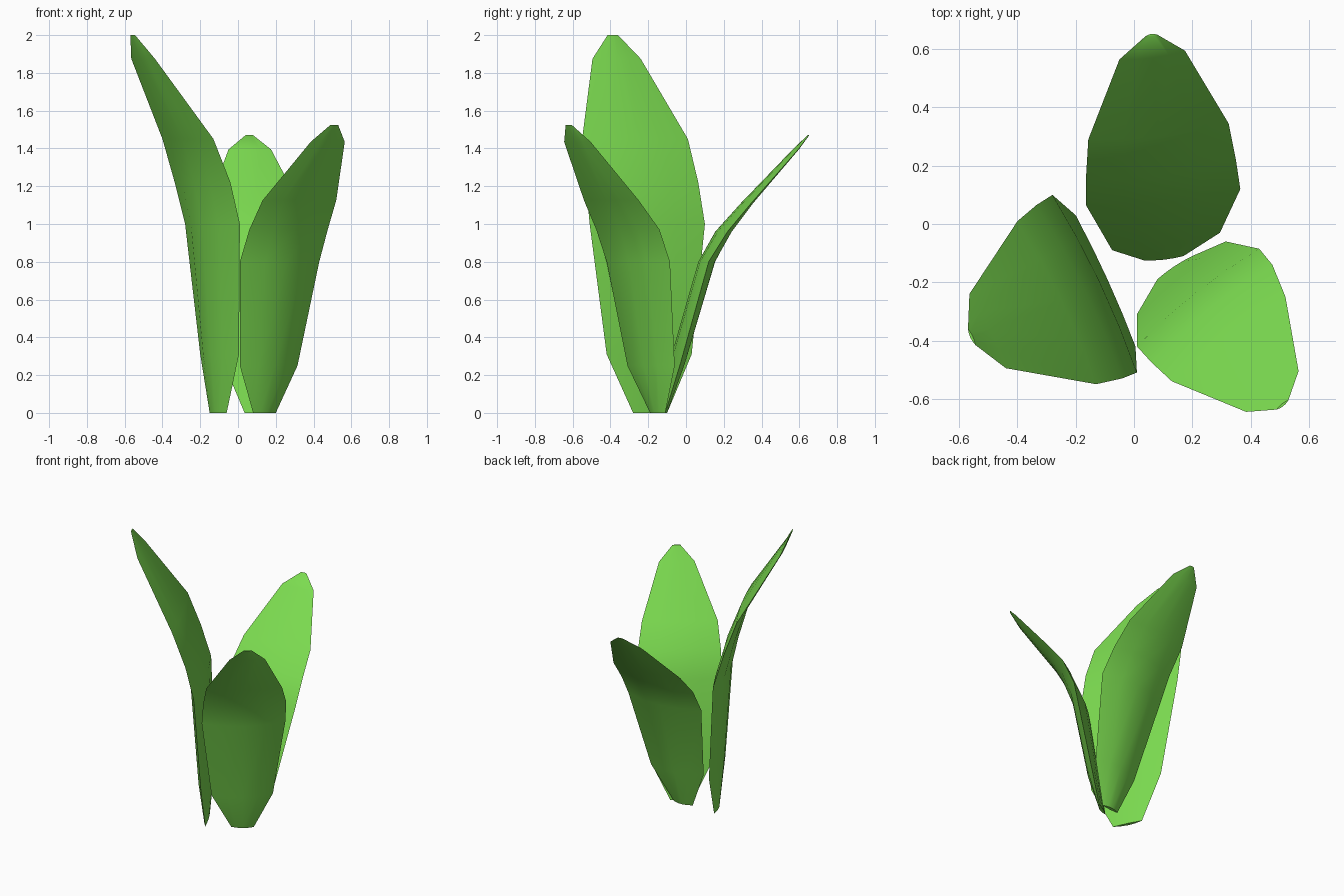
import bpy, bmesh
from mathutils import Vector

if "Cube" in bpy.data.objects:
    bpy.data.objects.remove(bpy.data.objects["Cube"])

green = bpy.data.materials.new("leaf_green")
green.diffuse_color = (0.2, 0.71, 0.08, 1)
green.use_nodes = True
green.node_tree.nodes["Principled BSDF"].inputs["Base Color"].default_value = green.diffuse_color

# Bulge of the back and of the inner face at each station, from base to tip
BACK = (0.018, 0.052, 0.062, 0.052, 0.032, 0.014, 0.005)
INNER = (0.005, 0.008, 0.018, 0.02, 0.018, 0.01, 0.004)
STEPS = (0.25, 0.5, 0.75)


def leaf(name, stations):
    """Loft lens-shaped rings; each station is z, one edge (x, y), other edge (x, y)."""
    bm = bmesh.new()
    rings = []
    for (z, ax, ay, bx, by), back, inner in zip(stations, BACK, INNER):
        a, b = Vector((ax, ay, z)), Vector((bx, by, z))
        d = (b - a).normalized()
        out = Vector((d.y, -d.x, 0))
        pts = [a]
        pts += [a.lerp(b, t) + out * back * 4 * t * (1 - t) for t in STEPS]
        pts += [b]
        pts += [b.lerp(a, t) - out * inner * 4 * t * (1 - t) for t in STEPS]
        rings.append([bm.verts.new(p) for p in pts])
    for lo, hi in zip(rings, rings[1:]):
        for i in range(len(lo)):
            j = (i + 1) % len(lo)
            bm.faces.new((lo[i], lo[j], hi[j], hi[i]))
    bm.faces.new(rings[0])
    bm.faces.new(rings[-1])
    bmesh.ops.recalc_face_normals(bm, faces=bm.faces)
    me = bpy.data.meshes.new(name)
    bm.to_mesh(me)
    bm.free()
    me.materials.append(green)
    ob = bpy.data.objects.new(name, me)
    bpy.context.collection.objects.link(ob)
    bpy.ops.object.select_all(action='DESELECT')
    ob.select_set(True)
    bpy.context.view_layer.objects.active = ob
    bpy.ops.object.shade_smooth_by_angle(angle=0.8)


# Tall leaf leaning left
leaf("tall_left_leaf", (
    (0, -0.15, -0.10, -0.06, -0.28),
    (0.31, -0.20, 0.03, 0.005, -0.42),
    (1.00, -0.28, 0.10, 0.01, -0.51),
    (1.22, -0.335, 0.065, -0.04, -0.53),
    (1.45, -0.40, 0.01, -0.13, -0.55),
    (1.875, -0.565, -0.24, -0.44, -0.495),
    (2.00, -0.57, -0.36, -0.545, -0.415)))

# Medium leaf leaning front right
leaf("front_right_leaf", (
    (0, 0.08, -0.19, 0.20, -0.11),
    (0.25, 0.01, -0.31, 0.315, -0.06),
    (0.80, 0.01, -0.42, 0.43, -0.085),
    (0.97, 0.06, -0.475, 0.475, -0.14),
    (1.125, 0.13, -0.54, 0.52, -0.25),
    (1.435, 0.385, -0.645, 0.565, -0.505),
    (1.525, 0.49, -0.637, 0.53, -0.605)))

# Short leaf leaning back
leaf("back_leaf", (
    (0, 0.17, -0.11, 0.035, -0.125),
    (0.26, 0.295, -0.03, -0.075, -0.09),
    (0.80, 0.365, 0.12, -0.165, 0.065),
    (0.96, 0.35, 0.22, -0.165, 0.155),
    (1.11, 0.325, 0.345, -0.157, 0.29),
    (1.395, 0.175, 0.595, -0.05, 0.565),
    (1.47, 0.08, 0.65, 0.04, 0.645)))
